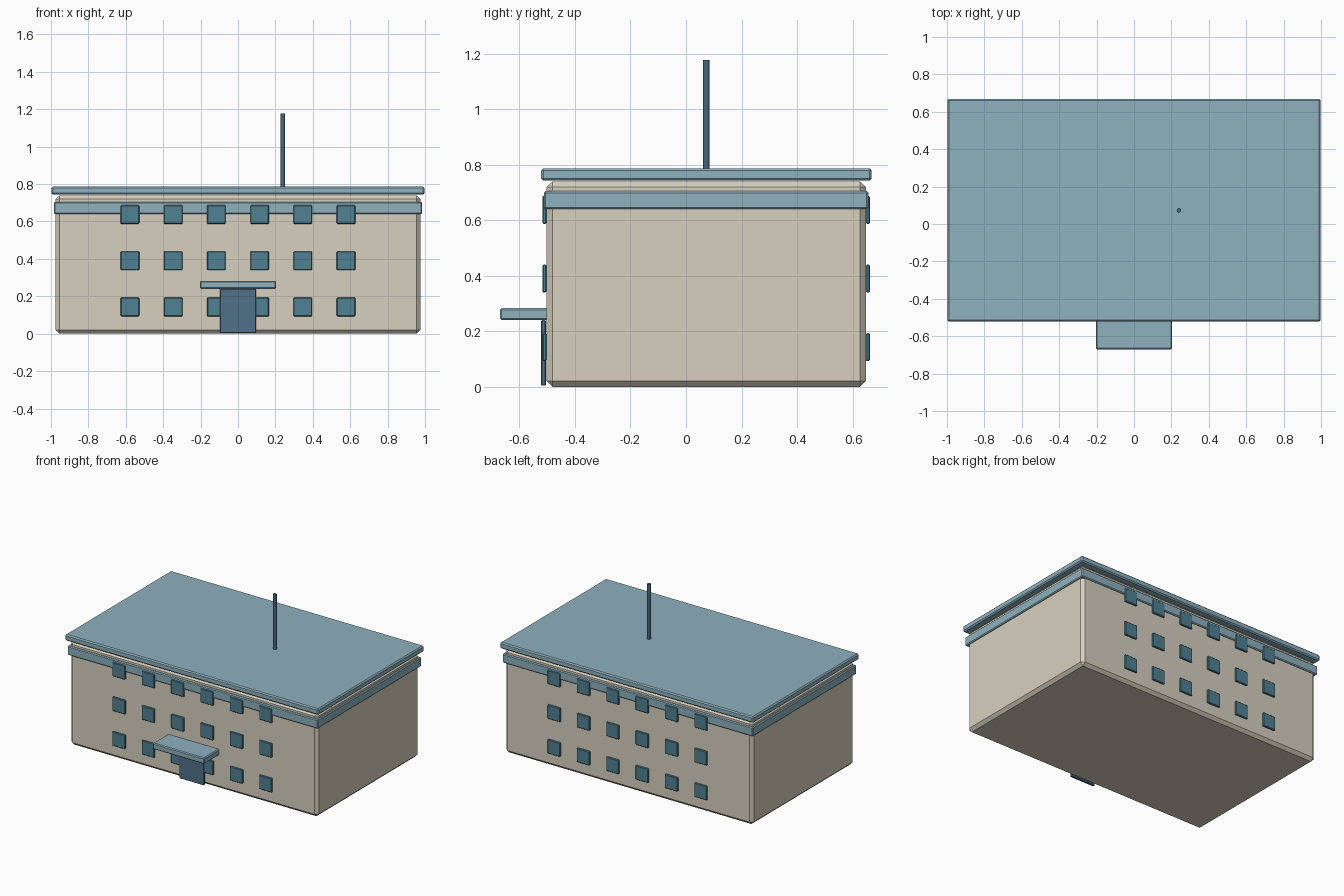
import bpy

if "Cube" in bpy.data.objects:
    bpy.data.objects.remove(bpy.data.objects["Cube"])

def material(name, rgb):
    m = bpy.data.materials.new(name)
    m.diffuse_color = (*rgb, 1)
    m.use_nodes = True
    m.node_tree.nodes["Principled BSDF"].inputs["Base Color"].default_value = m.diffuse_color
    return m

WALL = material("wall_beige", (0.68, 0.63, 0.52))
TRIM = material("trim_blue", (0.27, 0.44, 0.52))
GLASS = material("window_teal", (0.08, 0.22, 0.29))
DOOR = material("door_blue", (0.08, 0.16, 0.25))
METAL = material("mast_dark", (0.06, 0.14, 0.20))

def box(name, x, y, z, mat, bevel=0.0):
    """Box from (min, max) ranges, with chamfered edges."""
    r = (x, y, z)
    bpy.ops.mesh.primitive_cube_add(size=1, location=[(a + b) / 2 for a, b in r])
    o = bpy.context.object
    o.name = name
    o.scale = [b - a for a, b in r]
    bpy.ops.object.transform_apply(location=False, rotation=False, scale=True)
    if bevel:
        m = o.modifiers.new("chamfer", "BEVEL")
        m.width = bevel
        m.segments = 1
    o.data.materials.append(mat)
    return o

# Main block, cornice band and overhanging roof slab
box("building_body", (-0.975, 0.975), (-0.502, 0.648), (0, 0.74), WALL, 0.021)
box("cornice_band", (-0.985, 0.985), (-0.512, 0.657), (0.64, 0.705), TRIM, 0.006)
box("roof_slab", (-0.997, 0.997), (-0.522, 0.669), (0.743, 0.787), TRIM, 0.008)

# Entrance door and canopy
box("entrance_door", (-0.097, 0.097), (-0.522, -0.505), (0.004, 0.24), DOOR, 0.003)
box("entrance_canopy", (-0.203, 0.203), (-0.67, -0.49), (0.24, 0.283), TRIM, 0.006)

# Window grid on the front and back faces
for side, y in (("front", (-0.518, -0.503)), ("back", (0.648, 0.663))):
    for row in range(3):
        for col in range(6):
            cx, cz = (col - 2.5) * 0.231, 0.143 + row * 0.247
            box(f"{side}_window_{row}_{col}", (cx - 0.05, cx + 0.05), y,
                (cz - 0.05, cz + 0.05), GLASS, 0.004)

# Roof mast
bpy.ops.mesh.primitive_cylinder_add(vertices=12, radius=0.012, depth=0.40,
                                    location=(0.24, 0.073, 0.978))
mast = bpy.context.object
mast.name = "roof_mast"
mast.data.materials.append(METAL)
